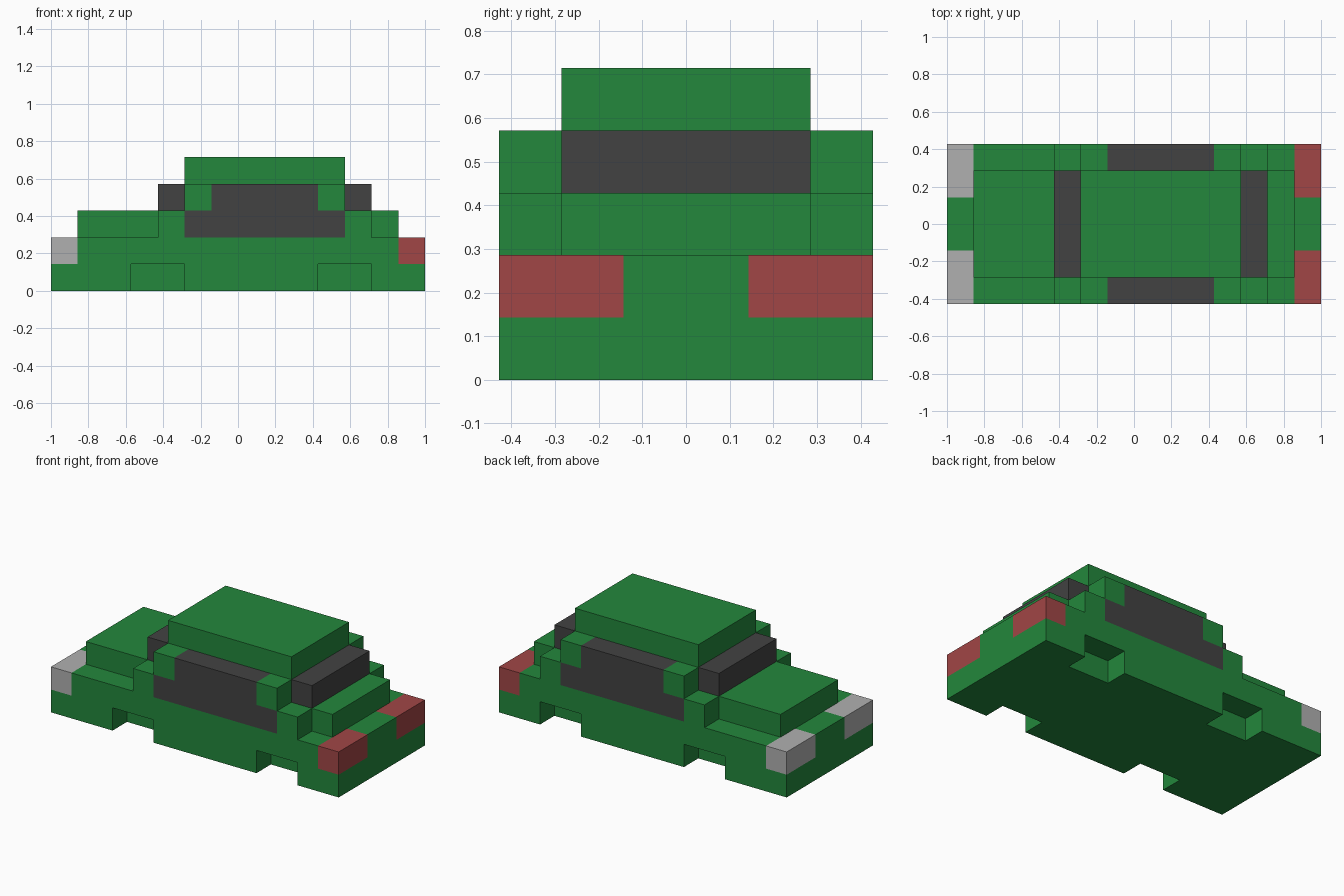
import bpy, bmesh
from mathutils import Vector

cube = bpy.data.objects.get("Cube")
if cube:
    bpy.data.objects.remove(cube, do_unlink=True)

U = 1 / 7  # one block


def srgb(*rgb):
    return [c / 255 / 12.92 if c / 255 <= 0.04045 else ((c / 255 + 0.055) / 1.055) ** 2.4
            for c in rgb] + [1.0]


def material(name, colour):
    m = bpy.data.materials.new(name)
    m.use_nodes = True
    m.diffuse_color = colour
    bsdf = next(n for n in m.node_tree.nodes if n.type == 'BSDF_PRINCIPLED')
    bsdf.inputs["Base Color"].default_value = colour
    bsdf.inputs["Roughness"].default_value = 0.8
    return m


green = material("green paint", srgb(35, 135, 60))
dark = material("dark glass", srgb(66, 66, 66))
red = material("red lamp", srgb(161, 70, 70))
grey = material("light grey lamp", srgb(176, 176, 176))

cells = {}   # block position -> part name
paint = {}   # part name -> material


def fill(part, mat, x, y, z):
    """Fill a range of blocks; later parts replace earlier ones."""
    paint[part] = mat
    for i in range(*x):
        for j in range(*y):
            for k in range(*z):
                cells[i, j, k] = part


# Lower body, bonnet and boot, cabin and roof
fill("lower_body", green, (-7, 7), (-3, 3), (0, 2))
fill("bonnet", green, (-6, -3), (-2, 2), (2, 3))
fill("boot_lid", green, (5, 6), (-2, 2), (2, 3))
fill("cabin", green, (-3, 5), (-3, 3), (2, 3))
fill("cabin", green, (-2, 4), (-3, 3), (3, 4))
fill("roof", green, (-2, 4), (-2, 2), (4, 5))

# Windscreen and rear window
fill("windscreen", dark, (-3, -2), (-2, 2), (3, 4))
fill("rear_window", dark, (4, 5), (-2, 2), (3, 4))

# Matching parts on both flanks
for side, outer, lamp in (("front", (-3, -2), (-3, -1)), ("back", (2, 3), (1, 3))):
    fill(f"{side}_side_window", dark, (-2, 4), outer, (2, 3))
    fill(f"{side}_side_window", dark, (-1, 3), outer, (3, 4))
    fill(f"{side}_headlight", grey, (-7, -6), lamp, (1, 2))
    fill(f"{side}_tail_light", red, (6, 7), lamp, (1, 2))
    # wheel wells cut out of the lower body
    for x in (-4, -3, 3, 4):
        del cells[x, outer[0], 0]


def build(part):
    """Make the outer skin of one part, leaving out faces shared with neighbours."""
    bm = bmesh.new()
    for pos in (p for p, name in cells.items() if name == part):
        centre = Vector(pos) + Vector((0.5, 0.5, 0.5))
        for axis in range(3):
            for sign in (-1, 1):
                n = Vector((0, 0, 0))
                n[axis] = sign
                if tuple(int(a + b) for a, b in zip(pos, n)) in cells:
                    continue
                a = Vector((0, 0, 0))
                a[(axis + 1) % 3] = 1
                b = n.cross(a)
                corners = (-a - b, a - b, a + b, b - a)
                bm.faces.new([bm.verts.new((centre + (n + c) / 2) * U) for c in corners])
    bmesh.ops.remove_doubles(bm, verts=bm.verts, dist=0.001)
    bmesh.ops.dissolve_limit(bm, angle_limit=0.01, verts=bm.verts, edges=bm.edges)
    mesh = bpy.data.meshes.new(part)
    bm.to_mesh(mesh)
    bm.free()
    mesh.materials.append(paint[part])
    bpy.context.scene.collection.objects.link(bpy.data.objects.new(part, mesh))


for part in paint:
    build(part)
